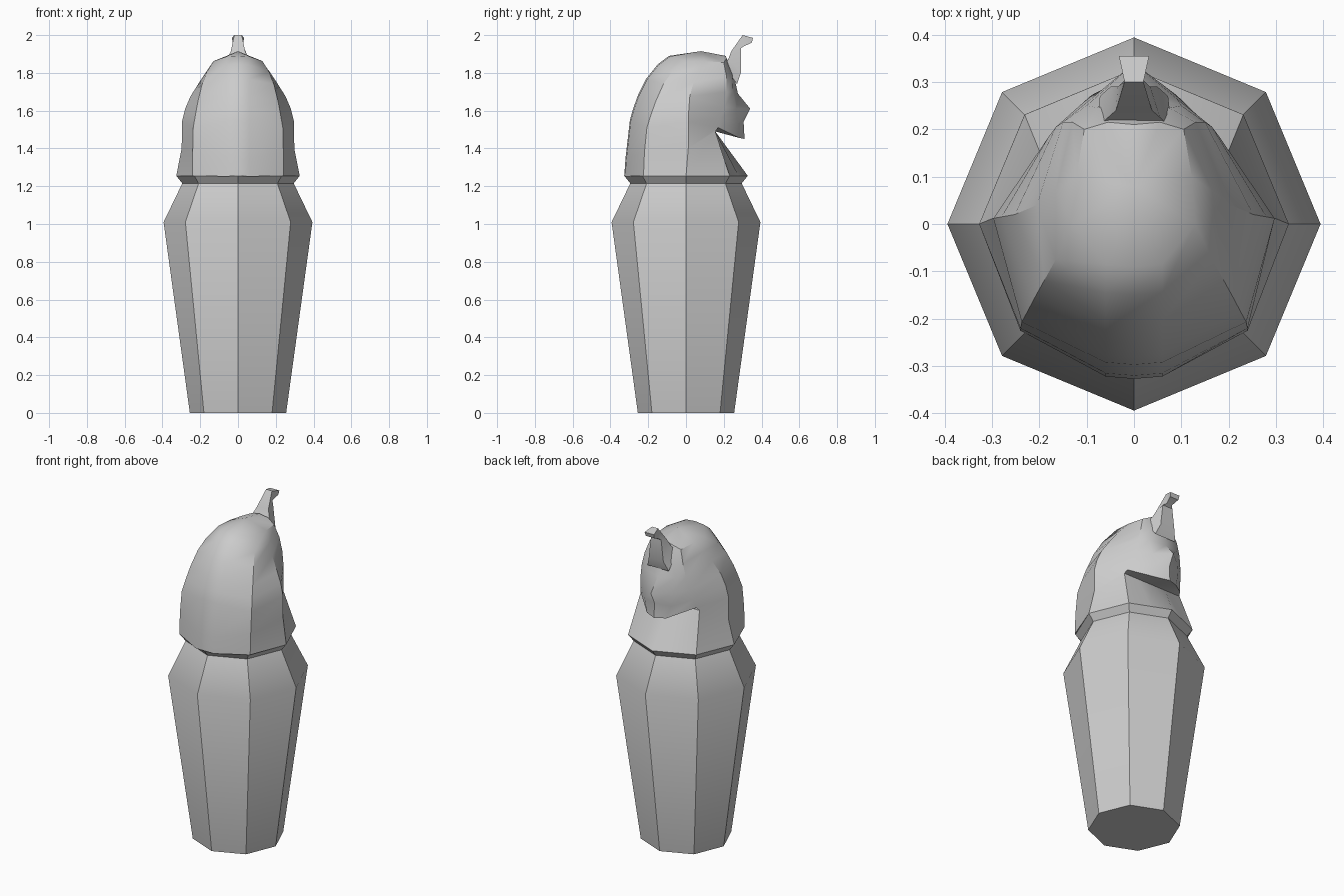
import bpy, bmesh
from math import cos, sin, pi, radians


def loft(name, rings, apex=None):
    """Skin closed rings of points, cap the ends (or fan to an apex)."""
    bm = bmesh.new()
    vs = [[bm.verts.new(p) for p in ring] for ring in rings]
    n = len(vs[0])
    for a, b in zip(vs, vs[1:]):
        for i in range(n):
            j = (i + 1) % n
            bm.faces.new((a[i], a[j], b[j], b[i]))
    bm.faces.new(vs[0][::-1])
    if apex:
        top = bm.verts.new(apex)
        for i in range(n):
            bm.faces.new((vs[-1][i], vs[-1][(i + 1) % n], top))
    else:
        bm.faces.new(vs[-1])
    bmesh.ops.recalc_face_normals(bm, faces=bm.faces)
    me = bpy.data.meshes.new(name)
    bm.to_mesh(me)
    bm.free()
    ob = bpy.data.objects.new(name, me)
    bpy.context.collection.objects.link(ob)
    bpy.ops.object.select_all(action='DESELECT')
    ob.select_set(True)
    bpy.context.view_layer.objects.active = ob
    bpy.ops.object.shade_smooth_by_angle(angle=radians(32))
    return ob


# Eight-sided jar body with shoulder, neck groove and lid rim
profile = [(.255, 0), (.394, 1.01), (.295, 1.215), (.327, 1.255)]
loft("jar_body", [[(r * cos(k * pi / 4), r * sin(k * pi / 4), z) for k in range(8)]
                  for r, z in profile])

# Head lid: vertical guide curves running up the right half
back = [(-.327, 1.255), (-.32, 1.35), (-.297, 1.55), (-.28, 1.61),
        (-.255, 1.68), (-.21, 1.77), (-.15, 1.845), (-.09, 1.89)]
crease = [(.24, -.225, 1.255), (.24, -.22, 1.38), (.237, -.207, 1.51), (.225, -.185, 1.58),
          (.212, -.16, 1.65), (.19, -.12, 1.74), (.165, -.075, 1.805), (.13, 0, 1.862)]
side = [(.327, 0, 1.255), (.298, .012, 1.40), (.297, .012, 1.54), (.28, .015, 1.61),
        (.252, .02, 1.675), (.205, .04, 1.75), (.165, .07, 1.81), (.122, .1, 1.862)]
jaw = [(.231, .231, 1.255), (.2, .155, 1.49), (.19, .17, 1.51), (.18, .185, 1.56),
       (.165, .205, 1.62), (.15, .215, 1.70), (.13, .215, 1.78), (.105, .2, 1.855)]
cheek = [(.115, .279, 1.255), (.1, .155, 1.49), (.065, .285, 1.455), (.09, .272, 1.53),
         (.09, .265, 1.61), (.1, .25, 1.70), (.075, .245, 1.79), (.055, .215, 1.878)]
front = [(.327, 1.255), (.155, 1.49), (.31, 1.45), (.305, 1.54),
         (.34, 1.61), (.275, 1.69), (.255, 1.78), (.21, 1.89)]

rings = []
for (by, bz), cr, sd, jw, ck, (fy, fz) in zip(back, crease, side, jaw, cheek, front):
    half = [(.06, by + .005, bz - .003), cr, sd, jw, ck]
    rings.append([(0, by, bz)] + half + [(0, fy, fz)]
                 + [(-x, y, z) for x, y, z in reversed(half)])
loft("head_lid", rings, apex=(0, .08, 1.915))

# Rearing brow ornament: tapered bar (back y, z, front y, z, half width)
sections = [(.20, 1.84, .27, 1.74, .08), (.225, 1.875, .29, 1.80, .055),
            (.24, 1.915, .29, 1.93, .038), (.30, 2.0, .305, 1.94, .02),
            (.355, 1.985, .348, 1.96, .032)]
loft("brow_ornament", [[(-w, y0, z0), (w, y0, z0), (w * .9, y1, z1), (-w * .9, y1, z1)]
                       for y0, z0, y1, z1, w in sections])
